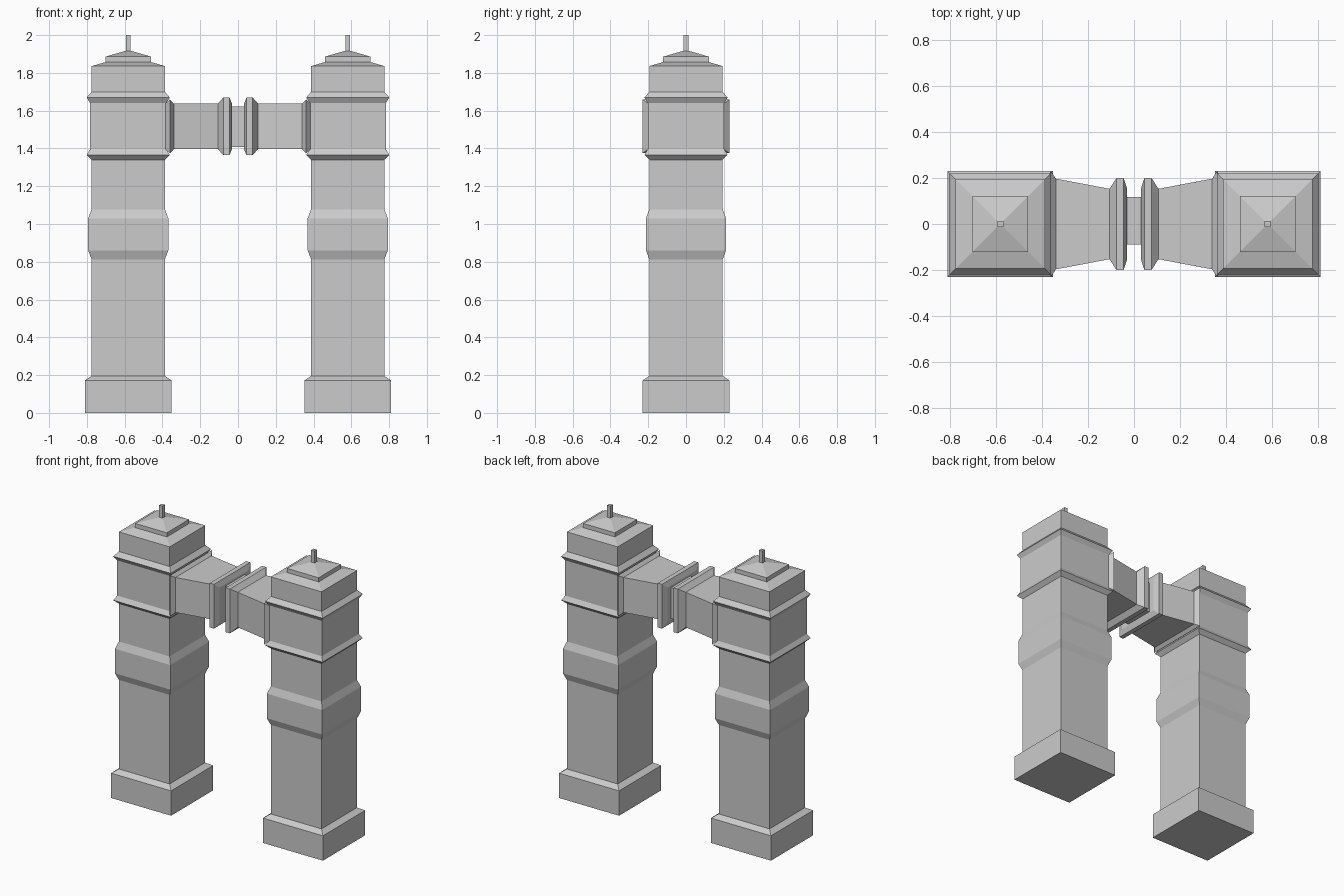
import bpy, bmesh
from mathutils import Vector

if "Cube" in bpy.data.objects:
    bpy.data.objects.remove(bpy.data.objects["Cube"])

TX = 0.581   # tower centre distance from the middle
BZ = 1.517   # bridge centre height


def loft(name, sections, place, cap_start=False, cap_end=False, mirror=True):
    """Skin rectangular sections (position, half a, half b) placed along an axis."""
    bm = bmesh.new()
    rings = [[bm.verts.new(place(t, sa * a, sb * b))
              for sa, sb in ((-1, -1), (1, -1), (1, 1), (-1, 1))]
             for t, a, b in sections]
    for r, s in zip(rings, rings[1:]):
        for i in range(4):
            j = (i + 1) % 4
            bm.faces.new((r[i], r[j], s[j], s[i]))
    if cap_start:
        bm.faces.new(rings[0][::-1])
    if cap_end:
        bm.faces.new(rings[-1])
    mesh = bpy.data.meshes.new(name)
    bm.to_mesh(mesh)
    bm.free()
    ob = bpy.data.objects.new(name, mesh)
    bpy.context.collection.objects.link(ob)
    if mirror:
        ob.modifiers.new("mirror", 'MIRROR').use_mirror_merge = False
    return ob


def upright(z, a, b):
    return Vector((TX + a, b, z))


def sideways(x, a, b):
    return Vector((x, a, BZ + b))


def tower_part(name, profile, **caps):
    return loft(name, [(z, h, h) for z, h in profile], upright, **caps)


# Towers, stacked from the ground up
tower_part("plinth", [(0, .23), (.172, .23), (.196, .194)], cap_start=True)
tower_part("shaft", [(.196, .194), (.812, .194), (.86, .212), (1.03, .212),
                     (1.078, .194), (1.34, .194)])
tower_part("belt_block", [(1.34, .194), (1.366, .22), (1.396, .202), (1.64, .202),
                          (1.67, .22), (1.7, .194)])
tower_part("tower_head", [(1.7, .194), (1.836, .194), (1.857, .121)])
tower_part("roof", [(1.857, .121), (1.886, .121), (1.917, .013)])
tower_part("finial", [(1.917, .013), (2.0, .013)], cap_end=True)

# Bridge arms: wall flange, tapered arm and end collar
loft("wall_flange", [(.385, .20, .121), (.36, .23, .142), (.34, .197, .121)], lambda x, a, b: sideways(x, -a, b))
loft("bridge_arm", [(.34, .197, .121), (.106, .153, .121)], lambda x, a, b: sideways(x, -a, b))
loft("collar", [(.106, .153, .121), (.077, .199, .153), (.045, .199, .153),
                (.031, .157, .118)], lambda x, a, b: sideways(x, -a, b), cap_end=True)

# Narrow link joining the two collars
loft("centre_link", [(-.031, .104, .107), (.031, .104, .107)],
     lambda x, a, b: sideways(x, a + .014, b - .003), mirror=False)
